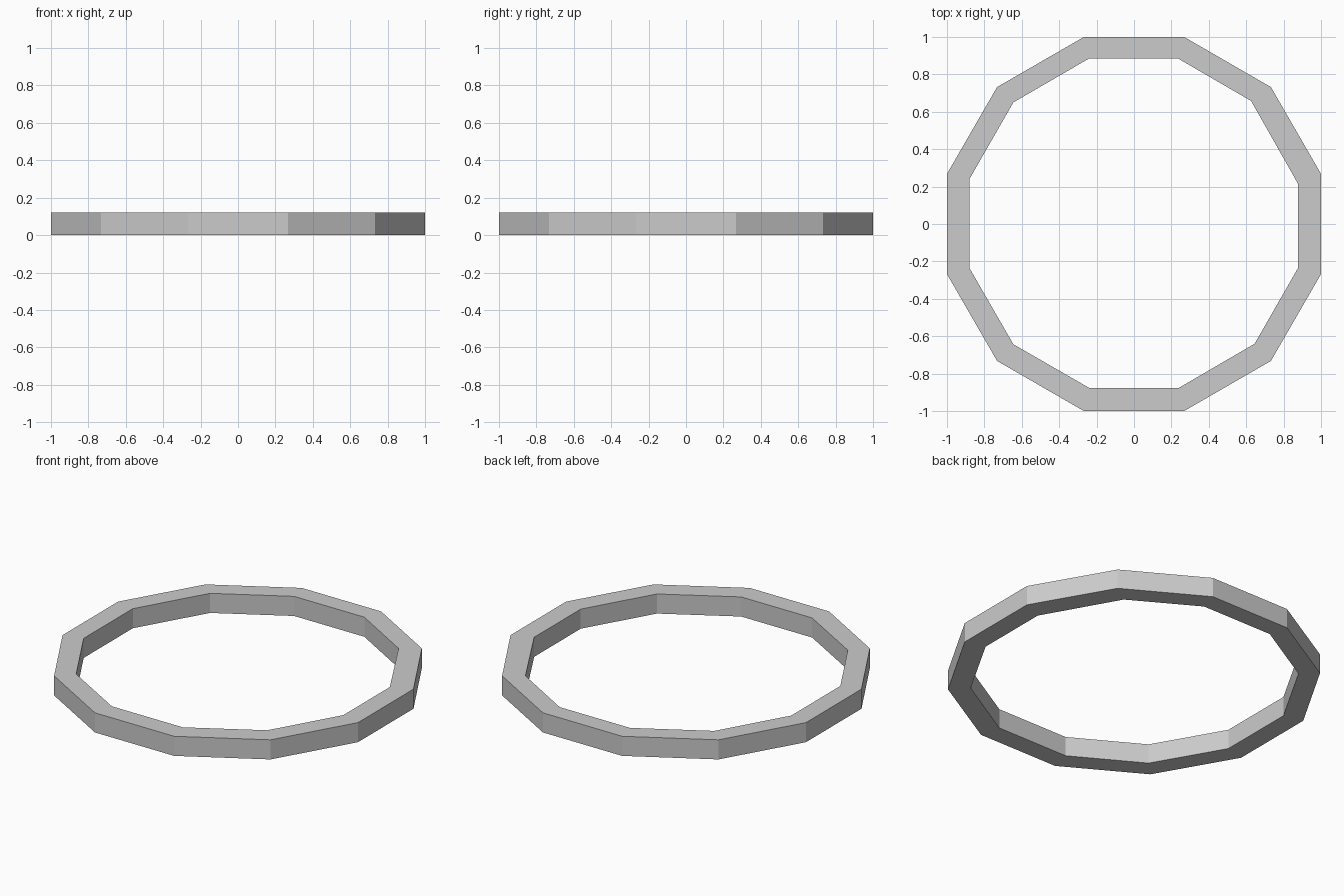
import bpy, bmesh, math

if "Cube" in bpy.data.objects:
    bpy.data.objects.remove(bpy.data.objects["Cube"])

SIDES = 12
HEIGHT = 0.12
R = 1 / math.cos(math.pi / SIDES)  # flat sides touch +-1

# Outer outline: regular twelve-sided polygon, counter-clockwise from the right side
outer = [(R * math.cos(math.radians(15 + 30 * i)), R * math.sin(math.radians(15 + 30 * i)))
         for i in range(SIDES)]

# Inner outline: slightly uneven opening
inner = [(0.877, 0.215), (0.626, 0.658), (0.235, 0.885), (-0.24, 0.885),
         (-0.645, 0.65), (-0.88, 0.24), (-0.88, -0.235), (-0.645, -0.643),
         (-0.24, -0.876), (0.24, -0.876), (0.645, -0.64), (0.877, -0.235)]

# Flat band between the outlines, extruded upward
bm = bmesh.new()
vo = [bm.verts.new((x, y, 0)) for x, y in outer]
vi = [bm.verts.new((x, y, 0)) for x, y in inner]
for i in range(SIDES):
    j = (i + 1) % SIDES
    bm.faces.new((vo[i], vo[j], vi[j], vi[i]))
ext = bmesh.ops.extrude_face_region(bm, geom=bm.faces[:], use_keep_orig=True)
top = [g for g in ext["geom"] if isinstance(g, bmesh.types.BMVert)]
bmesh.ops.translate(bm, verts=top, vec=(0, 0, HEIGHT))
bmesh.ops.recalc_face_normals(bm, faces=bm.faces[:])

mesh = bpy.data.meshes.new("ring")
bm.to_mesh(mesh)
bm.free()
bpy.context.collection.objects.link(bpy.data.objects.new("ring", mesh))
